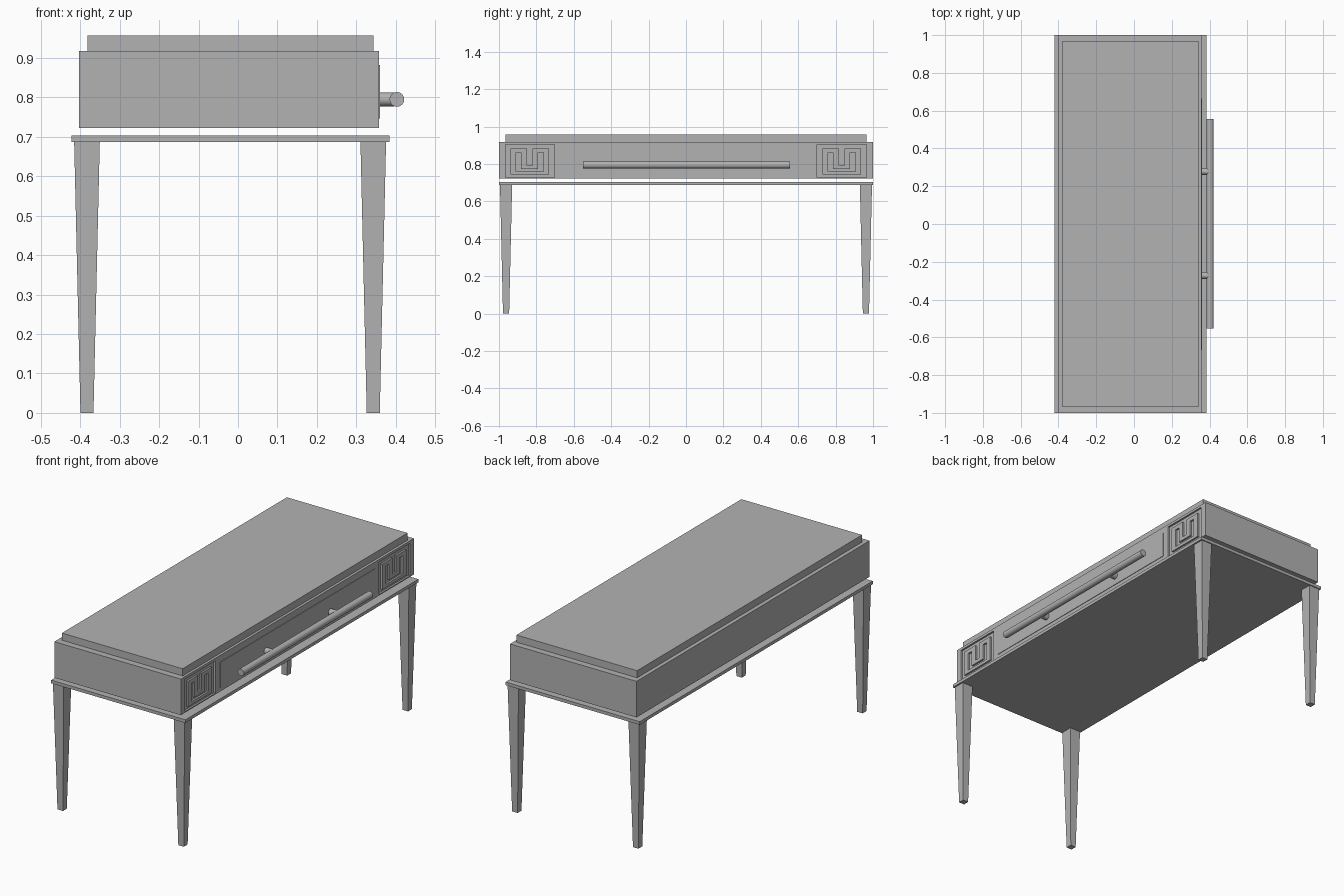
import bpy, bmesh
from mathutils import Matrix, Vector

cube = bpy.data.objects.get("Cube")
if cube:
    bpy.data.objects.remove(cube, do_unlink=True)

grey = bpy.data.materials.new("plain grey")
grey.use_nodes = True
grey.diffuse_color = (0.45, 0.45, 0.45, 1)
grey.node_tree.nodes["Principled BSDF"].inputs["Base Color"].default_value = (0.45, 0.45, 0.45, 1)


def finish(name, bm):
    bmesh.ops.recalc_face_normals(bm, faces=bm.faces)
    mesh = bpy.data.meshes.new(name)
    bm.to_mesh(mesh)
    bm.free()
    mesh.materials.append(grey)
    obj = bpy.data.objects.new(name, mesh)
    bpy.context.collection.objects.link(obj)
    return obj


def frustum(name, bottom, top, z0, z1):
    """Solid between two (x0, x1, y0, y1) rectangles."""
    bm = bmesh.new()
    rings = []
    for (x0, x1, y0, y1), z in ((bottom, z0), (top, z1)):
        rings.append([bm.verts.new((x, y, z))
                      for x, y in ((x0, y0), (x1, y0), (x1, y1), (x0, y1))])
    low, high = rings
    bm.faces.new(low[::-1])
    bm.faces.new(high)
    for i in range(4):
        j = (i + 1) % 4
        bm.faces.new((low[i], low[j], high[j], high[i]))
    return finish(name, bm)


def box(name, x0, x1, y0, y1, z0, z1):
    return frustum(name, (x0, x1, y0, y1), (x0, x1, y0, y1), z0, z1)


def rod(name, centre, axis, radius, length):
    bm = bmesh.new()
    turn = Vector((0, 0, 1)).rotation_difference(Vector(axis)).to_matrix().to_4x4()
    bmesh.ops.create_cone(bm, cap_ends=True, segments=32, radius1=radius, radius2=radius,
                          depth=length, matrix=Matrix.Translation(centre) @ turn)
    for face in bm.faces:
        face.smooth = len(face.verts) == 4
    for edge in bm.edges:
        edge.smooth = all(f.smooth for f in edge.link_faces)
    return finish(name, bm)


# Legs tapering towards the floor
for end, side in (("front", -1), ("back", 1)):
    for hand, x in (("right", -0.383), ("left", 0.343)):
        y = side * 0.962

        def square(r):
            return (x - r, x + r, y - r, y + r)
        frustum(f"{end}_{hand}_leg", square(0.0165), square(0.0325), 0, 0.688)

# Base board, floating case and top slab
BACK, FACE, RECESS = -0.403, 0.357, 0.347
LOW, HIGH = 0.722, 0.918
box("base_board", -0.422, 0.384, -1, 1, 0.687, 0.704)
box("case", BACK, RECESS, -1, 1, LOW, HIGH)
box("top_slab", -0.382, 0.343, -0.965, 0.965, HIGH, 0.957)

# Rails and stiles framing the two recessed ornament panels
box("top_rail", RECESS, FACE, -1, 1, 0.904, HIGH)
box("bottom_rail", RECESS, FACE, -1, 1, LOW, 0.728)
box("centre_face", RECESS, FACE, -0.704, 0.7, 0.728, 0.904)
for hand, side in (("front", -1), ("back", 1)):
    a, b = sorted((side * 0.966, side))
    box(f"{hand}_stile", RECESS, FACE, a, b, 0.728, 0.904)

# Meander ornament: a closed band with a notch in its upper side
outer = [(-0.939, 0.882), (-0.851, 0.882), (-0.851, 0.793), (-0.821, 0.793),
         (-0.821, 0.882), (-0.733, 0.882), (-0.733, 0.743), (-0.939, 0.743)]
inner = [(-0.909, 0.86), (-0.881, 0.86), (-0.881, 0.774), (-0.791, 0.774),
         (-0.791, 0.86), (-0.763, 0.86), (-0.763, 0.76), (-0.909, 0.76)]
for hand, shift in (("front", 0), ("back", 1.668)):
    bm = bmesh.new()
    out, inn = ([bm.verts.new((RECESS, y + shift, z)) for y, z in loop]
                for loop in (outer, inner))
    count = len(out)
    for i in range(count):
        j = (i + 1) % count
        bm.faces.new((out[i], out[j], inn[j], inn[i]))
    band = bmesh.ops.extrude_face_region(bm, geom=bm.faces[:])
    moved = [v for v in band["geom"] if isinstance(v, bmesh.types.BMVert)]
    bmesh.ops.translate(bm, verts=moved, vec=(FACE - RECESS, 0, 0))
    finish(f"{hand}_meander", bm)

# Drawer front and its bar handle
box("drawer_front", FACE - 0.002, FACE + 0.003, -0.666, 0.664, 0.746, 0.882)
rod("handle_bar", (0.403, 0.002, 0.795), (0, 1, 0), 0.0185, 1.108)
for hand, y in (("front", -0.273), ("back", 0.278)):
    rod(f"{hand}_handle_post", (0.376, y, 0.795), (1, 0, 0), 0.0175, 0.04)
